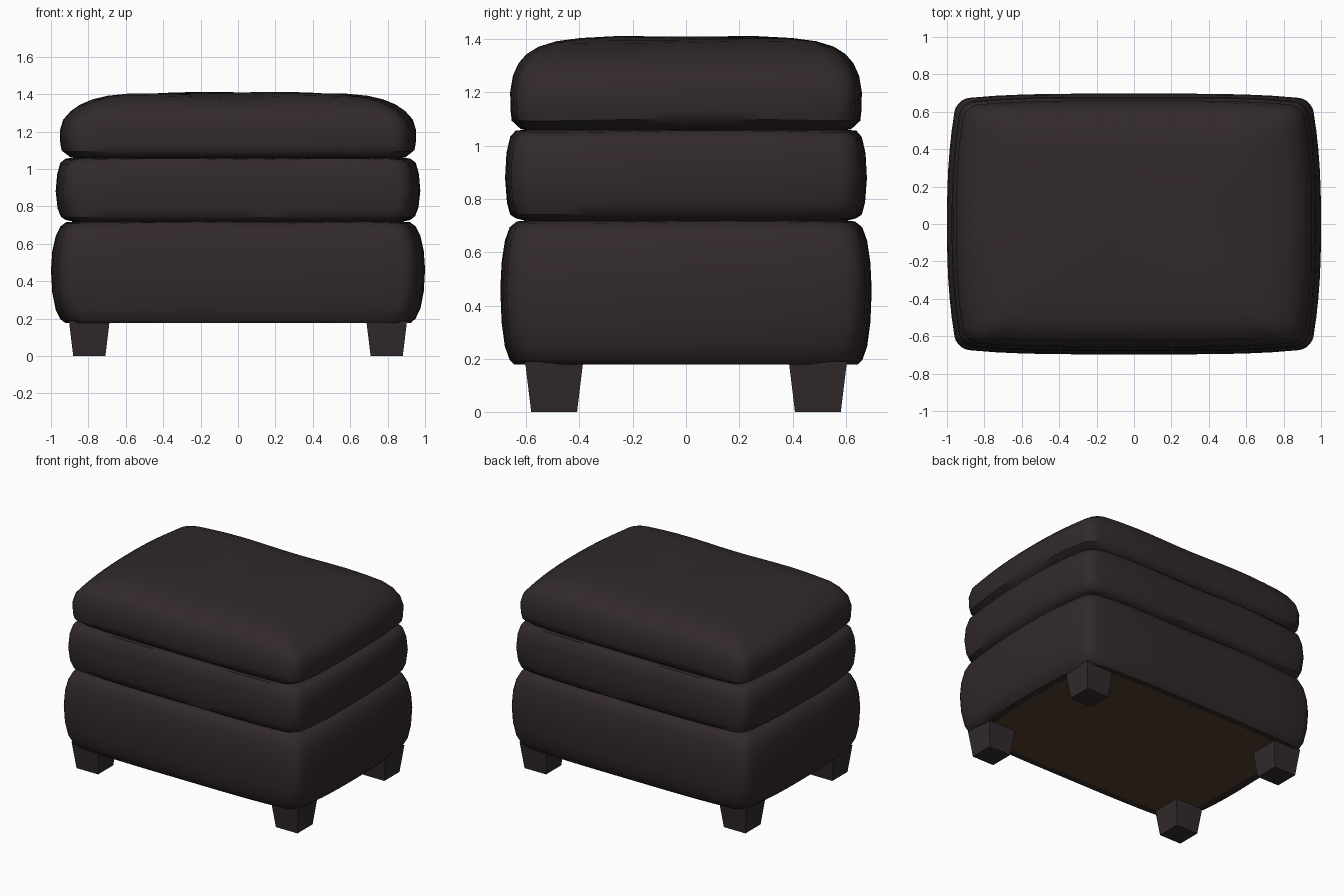
import bpy, bmesh, math

if "Cube" in bpy.data.objects:
    bpy.data.objects.remove(bpy.data.objects["Cube"])


def material(name, rgb):
    m = bpy.data.materials.new(name)
    m.diffuse_color = (*rgb, 1)
    m.use_nodes = True
    m.node_tree.nodes["Principled BSDF"].inputs["Base Color"].default_value = m.diffuse_color
    return m


LEATHER = material("dark leather", (0.032, 0.0225, 0.0225))
WOOD = material("dark wood", (0.031, 0.023, 0.024))
LINING = material("brown lining", (0.088, 0.048, 0.026))


def outline(hx, hy, r, side=12, arc=5):
    """Rounded rectangle with bowed sides, reaching hx and hy at mid-side."""
    bow_x, bow_y = 0.055, 0.045
    cx, cy = hx / (1 + bow_x), hy / (1 + bow_y)
    r = min(r, cx * 0.5, cy * 0.5)
    pts = []
    for k in range(4):
        sx, sy = ((1, 1), (-1, 1), (-1, -1), (1, -1))[k]
        nx, ny = ((-1, 1), (-1, -1), (1, -1), (1, 1))[k]
        ox, oy = sx * (cx - r), sy * (cy - r)
        for i in range(arc + 1):
            a = math.pi / 2 * (k + i / arc)
            pts.append((ox + r * math.cos(a), oy + r * math.sin(a)))
        end = pts[-1]
        a = math.pi / 2 * (k + 1)
        start = (nx * (cx - r) + r * math.cos(a), ny * (cy - r) + r * math.sin(a))
        for i in range(1, side):
            t = i / side
            pts.append((end[0] + (start[0] - end[0]) * t,
                        end[1] + (start[1] - end[1]) * t))
    return [(x * (1 + bow_x * (1 - abs(y / cy) ** 2.5)),
             y * (1 + bow_y * (1 - abs(x / cx) ** 4))) for x, y in pts]


def cushion(name, profile, r=0.08, wave=0.004, lining=False):
    """Skin rings of (z, half width, half depth) into a padded block."""
    bm = bmesh.new()
    rings = []
    for j, (z, hx, hy) in enumerate(profile):
        w = 0 if j < 2 or j == len(profile) - 1 else wave
        rings.append([bm.verts.new((x, y, z + w * math.sin(7 * x + 5 * y + z)))
                      for x, y in outline(hx, hy, r)])
    n = len(rings[0])
    for a, b in zip(rings, rings[1:]):
        for i in range(n):
            bm.faces.new((a[i], a[(i + 1) % n], b[(i + 1) % n], b[i]))
    bottom = bm.faces.new(rings[0][::-1])
    bm.faces.new(rings[-1])
    if lining:
        bottom.material_index = 1
    me = bpy.data.meshes.new(name)
    bm.to_mesh(me)
    bm.free()
    me.materials.append(LEATHER)
    if lining:
        me.materials.append(LINING)
    ob = bpy.data.objects.new(name, me)
    bpy.context.collection.objects.link(ob)
    bpy.context.view_layer.objects.active = ob
    ob.select_set(True)
    bpy.ops.object.shade_smooth_by_angle(angle=math.radians(40))
    ob.select_set(False)


# Padded layers, from the floor up; the lowest has a lined underside
cushion("base_cushion", [
    (0.18, 0.875, 0.60), (0.178, 0.925, 0.645), (0.20, 0.95, 0.662), (0.25, 0.975, 0.68),
    (0.34, 0.993, 0.692), (0.46, 1.0, 0.697), (0.56, 0.993, 0.692), (0.64, 0.975, 0.68),
    (0.69, 0.95, 0.662), (0.712, 0.92, 0.635), (0.72, 0.86, 0.59)], r=0.065, lining=True)
cushion("middle_cushion", [
    (0.715, 0.86, 0.59), (0.727, 0.92, 0.638), (0.745, 0.947, 0.66), (0.79, 0.965, 0.672),
    (0.88, 0.975, 0.679), (0.97, 0.967, 0.674), (1.03, 0.95, 0.66),
    (1.053, 0.92, 0.64), (1.06, 0.85, 0.59)], r=0.065)
cushion("top_cushion", [
    (1.055, 0.84, 0.58), (1.062, 0.895, 0.62), (1.097, 0.943, 0.654), (1.13, 0.95, 0.658),
    (1.20, 0.953, 0.66), (1.26, 0.935, 0.65), (1.305, 0.895, 0.63), (1.34, 0.845, 0.60),
    (1.368, 0.78, 0.555), (1.388, 0.70, 0.49), (1.40, 0.60, 0.40),
    (1.408, 0.42, 0.25), (1.41, 0.20, 0.11)], r=0.065)

# Four tapered feet
for sx, side in ((-1, "left"), (1, "right")):
    for sy, end in ((-1, "front"), (1, "back")):
        bpy.ops.mesh.primitive_cube_add(size=1, location=(sx * 0.795, sy * 0.495, 0.095))
        foot = bpy.context.object
        foot.name = f"{end}_{side}_foot"
        for v in foot.data.vertices:
            h = 0.109 if v.co.z > 0 else 0.086
            v.co = (math.copysign(h, v.co.x), math.copysign(h, v.co.y),
                    math.copysign(0.095, v.co.z))
        foot.data.materials.append(WOOD)
        foot.select_set(False)
